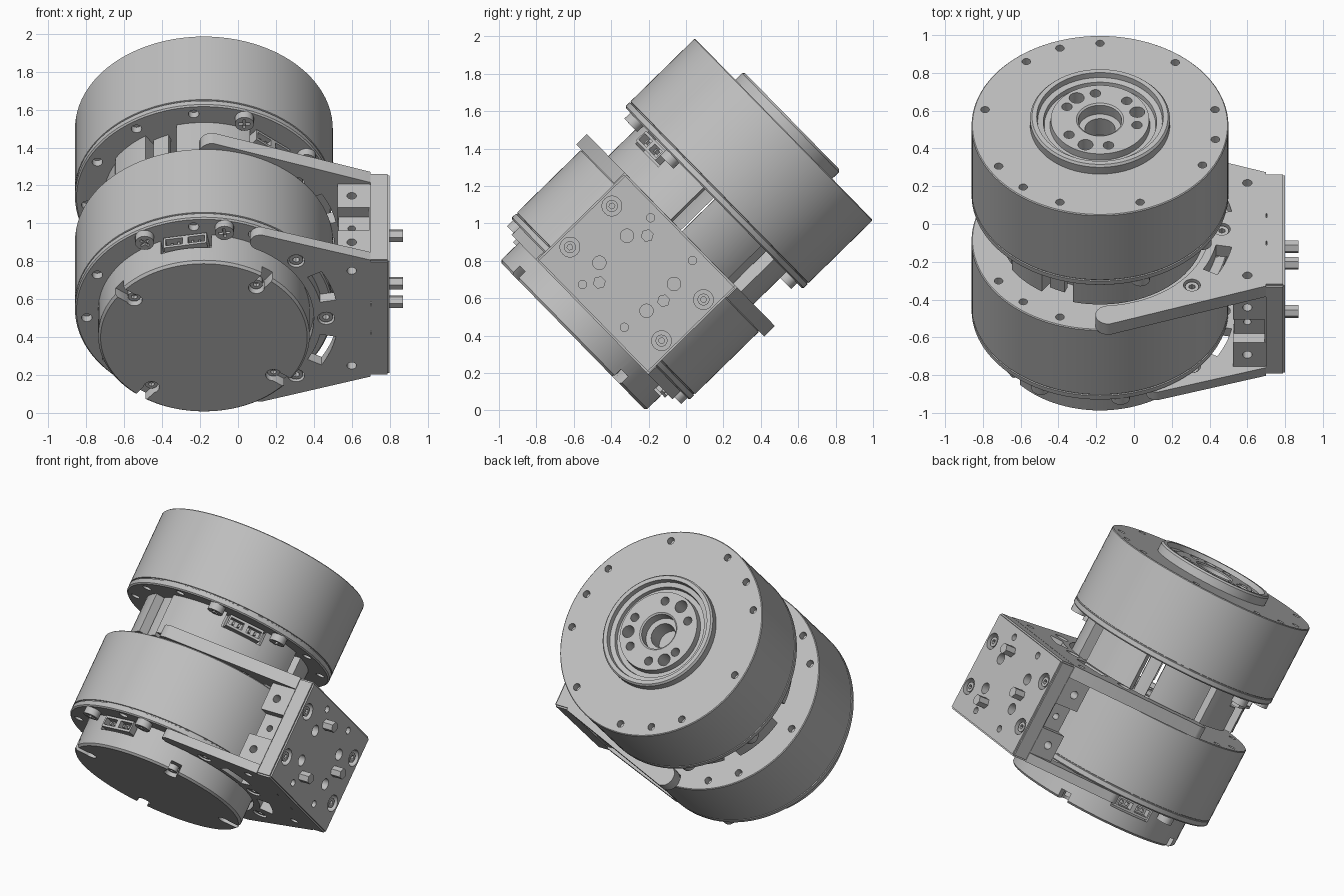
import bpy, bmesh
from math import sin, cos, pi, radians
from mathutils import Matrix, Vector

if "Cube" in bpy.data.objects:
    bpy.data.objects.remove(bpy.data.objects["Cube"])

# Local frame: z along the motor axis, the whole assembly leans back
FRAME = Matrix.Translation((-0.18, -0.495, 0.506)) @ Matrix.Rotation(radians(-45.6), 4, 'X')
parts = []

grey = bpy.data.materials.new("light_grey")
grey.use_nodes = True
TINT = (0.52, 0.52, 0.52, 1)
grey.diffuse_color = TINT
grey.node_tree.nodes["Principled BSDF"].inputs["Base Color"].default_value = TINT


def polar(r, deg):
    """Point round the motor axis; positive angles turn towards the front."""
    return r * cos(radians(deg)), -r * sin(radians(deg))


def arc(r, a, b, n):
    return [polar(r, a + (b - a) * i / n) for i in range(n + 1)]


def cyl(bm, loc, r, depth, axis='Z', n=20):
    m = Matrix.Translation(loc)
    if axis != 'Z':
        m = m @ Matrix.Rotation(pi / 2, 4, 'Y' if axis == 'X' else 'X')
    bmesh.ops.create_cone(bm, cap_ends=True, segments=n, radius1=r, radius2=r, depth=depth, matrix=m)


def box(bm, loc, size, turn=0):
    m = Matrix.Translation(loc) @ Matrix.Rotation(radians(-turn), 4, 'Z') @ Matrix.Diagonal((*size, 1))
    bmesh.ops.create_cube(bm, size=1, matrix=m)


def prism(bm, outline, z0, z1):
    face = bm.faces.new([bm.verts.new((x, y, z0)) for x, y in outline])
    new = bmesh.ops.extrude_face_region(bm, geom=[face])["geom"]
    for v in new:
        if isinstance(v, bmesh.types.BMVert):
            v.co.z = z1


def lathe(bm, profile, n=96):
    verts = [bm.verts.new((r, 0, z)) for r, z in profile]
    edges = [bm.edges.new(pair) for pair in zip(verts, verts[1:])]
    bmesh.ops.spin(bm, geom=verts + edges, cent=(0, 0, 0), axis=(0, 0, 1),
                   angle=2 * pi, steps=n, use_merge=True)
    bmesh.ops.remove_doubles(bm, verts=bm.verts[:], dist=1e-5)


def to_object(name, bm):
    bmesh.ops.recalc_face_normals(bm, faces=bm.faces[:])
    me = bpy.data.meshes.new(name)
    bm.to_mesh(me)
    bm.free()
    ob = bpy.data.objects.new(name, me)
    bpy.context.collection.objects.link(ob)
    ob.matrix_world = FRAME
    return ob


def finish(name, bm, cutter=None):
    ob = to_object(name, bm)
    if cutter:
        tool = to_object("cutter", cutter)
        tool.hide_render = True
        mod = ob.modifiers.new("cut", 'BOOLEAN')
        mod.operation, mod.solver, mod.use_self, mod.object = 'DIFFERENCE', 'EXACT', True, tool
        bpy.context.view_layer.update()
        me = bpy.data.meshes.new_from_object(ob.evaluated_get(bpy.context.evaluated_depsgraph_get()))
        ob.modifiers.clear()
        ob.data = me
        bpy.data.objects.remove(tool)
    ob.data.materials.clear()
    ob.data.materials.append(grey)
    parts.append(ob)


FACE_HOLES = [-169, -129, -110, -90, -50, -11, 10, 29, 70, 110, 131, 150]


def motor(name, z, turn):
    """Drum with a stepped output hub; turn is the angle of its connector."""
    top = z + 0.525
    bm, cut = bmesh.new(), bmesh.new()
    lathe(bm, [(0, z), (0.672, z), (0.68, z + 0.008), (0.68, z + 0.036), (0.674, z + 0.038),
               (0.674, z + 0.043), (0.68, z + 0.045), (0.68, top - 0.005), (0.675, top),
               (0.37, top), (0.37, top + 0.05), (0.36, top + 0.062), (0.335, top + 0.062),
               (0.33, top + 0.03), (0.30, top + 0.025), (0.295, top), (0.265, top),
               (0.26, top + 0.042), (0.125, top + 0.042), (0.115, top + 0.035),
               (0.115, top - 0.03), (0.08, top - 0.03), (0.08, top - 0.15), (0, top - 0.15)])
    for a in FACE_HOLES:
        cyl(cut, (*polar(0.62, a), top), 0.023, 0.1)
    for a in range(-175, 180, 30):
        if all(abs((a - turn - s) % 360 - 180) > 11 for s in (20, -20, 160, -160)):
            cyl(cut, (*polar(0.62, a), z), 0.028, 0.08)
    for a in (-127, -16, 112):
        cyl(cut, (*polar(0.205, a), top), 0.04, 0.16)
    for a in (-151, -97, -45, 12, 77, 145):
        cyl(cut, (*polar(0.2, a), top), 0.028, 0.16)
    finish(name, bm, cut)

    # Cross-head screws beside each connector
    bm, cut = bmesh.new(), bmesh.new()
    for a in (turn - 20, turn + 20, turn + 160, turn + 200):
        x, y = polar(0.625, a)
        cyl(bm, (x, y, z - 0.02), 0.05, 0.05)
        for k in (0, 90):
            box(cut, (x, y, z - 0.045), (0.06, 0.014, 0.03), a + k + 20)
    finish(name + "_screws", bm, cut)

    # Connector housings with two sockets and small contacts
    bm, cut = bmesh.new(), bmesh.new()
    for a in (turn, turn + 180):
        box(bm, (*polar(0.52, a), z - 0.045), (0.1, 0.23, 0.075), a)
        for s in (-6, 6):
            box(cut, (*polar(0.57, a + s), z - 0.045), (0.1, 0.09, 0.045), a)
    finish(name + "_connectors", bm, cut)
    bm = bmesh.new()
    for a in (turn, turn + 180):
        for s in (-8, -4, 4, 8):
            box(bm, (*polar(0.53, a + s), z - 0.045), (0.05, 0.012, 0.02), a)
    finish(name + "_contacts", bm)


def connector_pockets(cut, z, turn):
    for a in (turn, turn + 180):
        box(cut, (*polar(0.55, a), z - 0.045), (0.18, 0.27, 0.1), a)


motor("lower_motor", 0.05, 100)
motor("upper_motor", 0.90, 50)

# Front cap with pockets and four screw notches
bm, cut = bmesh.new(), bmesh.new()
lathe(bm, [(0, -0.155), (0.545, -0.155), (0.558, -0.142), (0.558, 0.055), (0, 0.055)])
connector_pockets(cut, 0.05, 100)
for a in (53, 143, 233, 323):
    box(cut, (*polar(0.53, a), -0.14), (0.16, 0.07, 0.09), a)
    cyl(cut, (*polar(0.46, a), -0.14), 0.042, 0.09)
finish("front_cap", bm, cut)
bm, cut = bmesh.new(), bmesh.new()
for a in (53, 143, 233, 323):
    cyl(bm, (*polar(0.46, a), -0.11), 0.033, 0.04)
    cyl(cut, (*polar(0.46, a), -0.13), 0.016, 0.04, n=6)
finish("cap_screws", bm, cut)

# Broken wall between the motors
bm, cut = bmesh.new(), bmesh.new()
for a, b, r in ((8, 105, 0.555), (-42, -1, 0.54), (-53, -44, 0.5), (-90, -56, 0.555), (112, 122, 0.5),
                (124, 148, 0.55), (152, 180, 0.53), (193, 225, 0.555), (236, 264, 0.54)):
    n = max(3, int((b - a) / 4))
    prism(bm, arc(r, a, b, n) + arc(0.46, b, a, n), 0.64, 0.905)
connector_pockets(cut, 0.90, 50)
finish("spacer_wall", bm, cut)


def side_plate(name, z0, z1, tip_angle, width):
    """Forked bracket plate hugging the drum, with curved slots."""
    bm, cut = bmesh.new(), bmesh.new()
    cx, cy = polar(0.58 + width, tip_angle)
    tip = [(cx + width * cos(t), cy + width * sin(t))
           for t in (radians(-tip_angle - 180 * i / 10) for i in range(11))]
    inner = arc(0.58, tip_angle, -tip_angle, 40)
    lower_tip = [(x, -y) for x, y in reversed(tip)]
    prism(bm, [(0.88, 0.43), (0.88, -0.43)] + tip + inner[1:-1] + lower_tip, z0, z1)
    mid, deep = (z0 + z1) / 2, 0.2
    for a in (-20, 20):
        prism(cut, arc(0.71, a - 9, a + 9, 8) + arc(0.625, a + 9, a - 9, 8), mid - deep / 2, mid + deep / 2)
    for a in (-41, 0, 41):
        cyl(cut, (*polar(0.645, a), mid), 0.045, deep)
    for y in (-0.35, 0.35):
        cyl(cut, (0.78, y, mid), 0.025, deep)
    finish(name, bm, cut)
    bm, cut = bmesh.new(), bmesh.new()
    for a in (-41, 0, 41):
        cyl(bm, (*polar(0.645, a), mid), 0.036, (z1 - z0) * 0.7)
        cyl(cut, (*polar(0.645, a), mid), 0.018, deep, n=6)
    finish(name + "_bolts", bm, cut)


side_plate("front_side_plate", -0.01, 0.05, 62, 0.055)
side_plate("back_side_plate", 0.575, 0.655, 86, 0.07)

# Corner blocks joining the side plates to the end plate
bm, cut = bmesh.new(), bmesh.new()
for y in (-0.35, 0.35):
    for z in (0.135, 0.485):
        box(bm, (0.79, y, z), (0.17, 0.14, 0.18))
        cyl(cut, (0.78, y, z), 0.025, 0.3, 'Y')
finish("corner_blocks", bm, cut)
bm, cut = bmesh.new(), bmesh.new()
for y in (-0.31, 0.31):
    box(bm, (0.79, y, 0.31), (0.16, 0.08, 0.2))
    cyl(cut, (0.78, y, 0.31), 0.02, 0.3, 'Y')
finish("block_webs", bm, cut)

# End plate with its mirrored hole pattern
bm, cut = bmesh.new(), bmesh.new()
box(bm, (0.925, 0, 0.322), (0.11, 0.85, 0.664))
bmesh.ops.bevel(bm, geom=bm.edges[:], offset=0.01, segments=2, affect='EDGES')
for sy in (-1, 1):
    for sz in (-1, 1):
        cyl(cut, (0.98, sy * 0.35, 0.324 + sz * 0.157), 0.053, 0.1, 'X')
        cyl(cut, (0.98, sy * 0.18, 0.324 + sz * 0.103), 0.036, 0.14, 'X')
        cyl(cut, (0.98, sy * 0.16, 0.33 + sz * 0.255), 0.022, 0.14, 'X')
    for y in (-0.105, 0.105):
        box(cut, (0.87, y, 0.322 + sy * 0.33), (0.03, 0.03, 0.06))
finish("end_plate", bm, cut)
bm, cut = bmesh.new(), bmesh.new()
for y in (-0.35, 0.35):
    for z in (0.167, 0.481):
        cyl(bm, (0.94, y, z), 0.032, 0.06, 'X')
        cyl(cut, (0.97, y, z), 0.016, 0.05, 'X', 6)
finish("end_plate_screws", bm, cut)

# Protruding hexagonal pins
bm = bmesh.new()
for y, z in ((-0.105, 0.505), (-0.105, 0.147), (0.205, 0.324)):
    cyl(bm, (1.0, y, z), 0.035, 0.1, 'X', 6)
finish("hex_pins", bm)

# Smooth the drums while keeping machined edges crisp
bpy.ops.object.select_all(action='DESELECT')
for ob in parts:
    ob.select_set(True)
bpy.context.view_layer.objects.active = parts[0]
bpy.ops.object.shade_smooth_by_angle(angle=radians(30))
